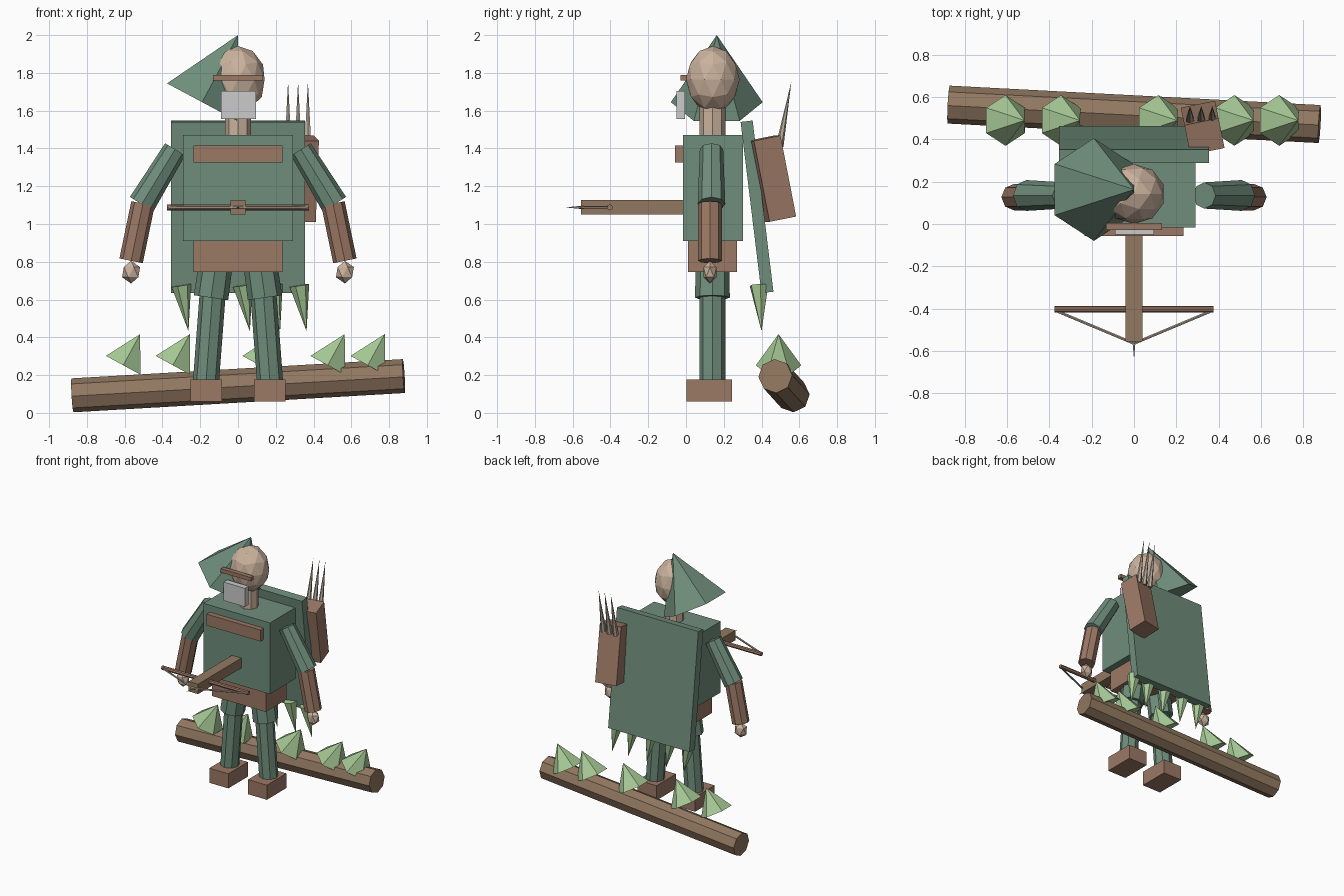
import bpy, bmesh
from mathutils import Vector, Matrix, Euler

if "Cube" in bpy.data.objects:
    bpy.data.objects.remove(bpy.data.objects["Cube"])


def mat(name, *rgb):
    m = bpy.data.materials.new(name)
    m.diffuse_color = (*rgb, 1)
    m.use_nodes = True
    m.node_tree.nodes["Principled BSDF"].inputs["Base Color"].default_value = m.diffuse_color
    return m


GREEN = mat("green_cloth", .16, .27, .20)
LEATHER = mat("leather", .33, .19, .13)
WOOD = mat("wood", .29, .19, .12)
SKIN = mat("skin", .60, .45, .34)
LEAF = mat("pale_green", .38, .58, .30)
PALE = mat("pale_tips", .50, .42, .34)


def finish(name, bm, m):
    me = bpy.data.meshes.new(name)
    bm.to_mesh(me)
    bm.free()
    ob = bpy.data.objects.new(name, me)
    bpy.context.collection.objects.link(ob)
    if m:
        me.materials.append(m)
    return ob


def box(name, c, size, m, rot=(0, 0, 0)):
    bm = bmesh.new()
    M = Matrix.Translation(c) @ Euler(rot).to_matrix().to_4x4() @ Matrix.Diagonal((*size, 1))
    bmesh.ops.create_cube(bm, size=1, matrix=M)
    return finish(name, bm, m)


def rod(name, a, b, r1, r2, n, m):
    """Cylinder or cone running from a (radius r1) to b (radius r2)."""
    a, b = Vector(a), Vector(b)
    d = b - a
    bm = bmesh.new()
    M = Matrix.Translation((a + b) / 2) @ Vector((0, 0, 1)).rotation_difference(d).to_matrix().to_4x4()
    bmesh.ops.create_cone(bm, cap_ends=True, segments=n, radius1=r1, radius2=r2,
                          depth=d.length, matrix=M)
    bmesh.ops.remove_doubles(bm, verts=bm.verts, dist=1e-5)
    return finish(name, bm, m)


def ball(name, c, size, sub, m):
    bm = bmesh.new()
    M = Matrix.Translation(c) @ Matrix.Diagonal((*size, 1))
    bmesh.ops.create_icosphere(bm, subdivisions=sub, radius=1, matrix=M)
    return finish(name, bm, m)


# Head, neck, lopsided hood, headband and mask
ball("head", (0, .142, 1.765), (.148, .142, .177), 2, SKIN)
rod("neck", (0, .14, 1.44), (0, .14, 1.64), .068, .068, 8, SKIN)
rod("hood", (-.19, .163, 1.645), (0, .163, 2.0), .243, 0, 6, GREEN)
box("headband", (0, -.012, 1.775), (.265, .035, .03), LEATHER)
box("mask", (.002, -.027, 1.63), (.186, .046, .146), None)

# Torso, chest strap, hips
box("torso", (0, .143, 1.19), (.58, .32, .56), GREEN)
box("chest_strap", (0, -.035, 1.37), (.47, .044, .09), LEATHER)
box("hips", (0, .14, .83), (.47, .26, .17), LEATHER)

# Cape with pointed fringe
box("cape", (0, .376, 1.091), (.708, .064, .913), GREEN, (.121, 0, 0))
for x in (-.30, -.145, .025, .185, .325):
    rod("cape_fringe", (x, .387, .675), (x + .038, .4, .432), .053, 0, 6, LEAF)

# Arms and legs, mirrored
for s, side in ((-1, "left"), (1, "right")):
    rod(side + "_upper_arm", (s * .333, .135, 1.395), (s * .51, .135, 1.105), .062, .073, 8, GREEN)
    rod(side + "_forearm", (s * .503, .127, 1.108), (s * .566, .127, .805), .063, .063, 8, LEATHER)
    ball(side + "_hand", (s * .566, .127, .745), (.053, .04, .06), 1, SKIN)
    rod(side + "_thigh", (s * .107, .14, .86), (s * .143, .14, .61), .088, .092, 8, GREEN)
    rod(side + "_shin", (s * .135, .14, .62), (s * .17, .14, .16), .069, .069, 8, GREEN)
    box(side + "_foot", (s * .168, .123, .118), (.165, .243, .115), LEATHER)

# Quiver and arrows
box("quiver", (.325, .455, 1.24), (.165, .146, .437), LEATHER, (.195, 0, .2))
for i, x in enumerate((.265, .318, .37)):
    rod("arrow", (x, .495, 1.41), (x, .558, 1.755), .021, 0, 6, PALE)

# Crossbow: stock, bow bar, strings, bolt
box("crossbow_stock", (0, -.255, 1.088), (.082, .60, .078), WOOD)
rod("crossbow_bar", (-.377, -.403, 1.088), (.377, -.403, 1.088), .016, .016, 8, LEATHER)
for s in (-1, 1):
    rod("crossbow_string", (s * .37, -.41, 1.088), (0, -.565, 1.088), .007, .007, 6, PALE)
rod("crossbow_bolt", (0, -.54, 1.088), (0, -.64, 1.088), .01, 0, 6, None)

# Log with leaning spikes
rod("log", (-.877, .565, .093), (.878, .473, .195), .09, .09, 8, WOOD)
for x in (-.608, -.345, .115, .475, .687):
    rod("log_spike", (x, .49, .252), (x + .09, .49, .417), .12, 0, 6, LEAF)
